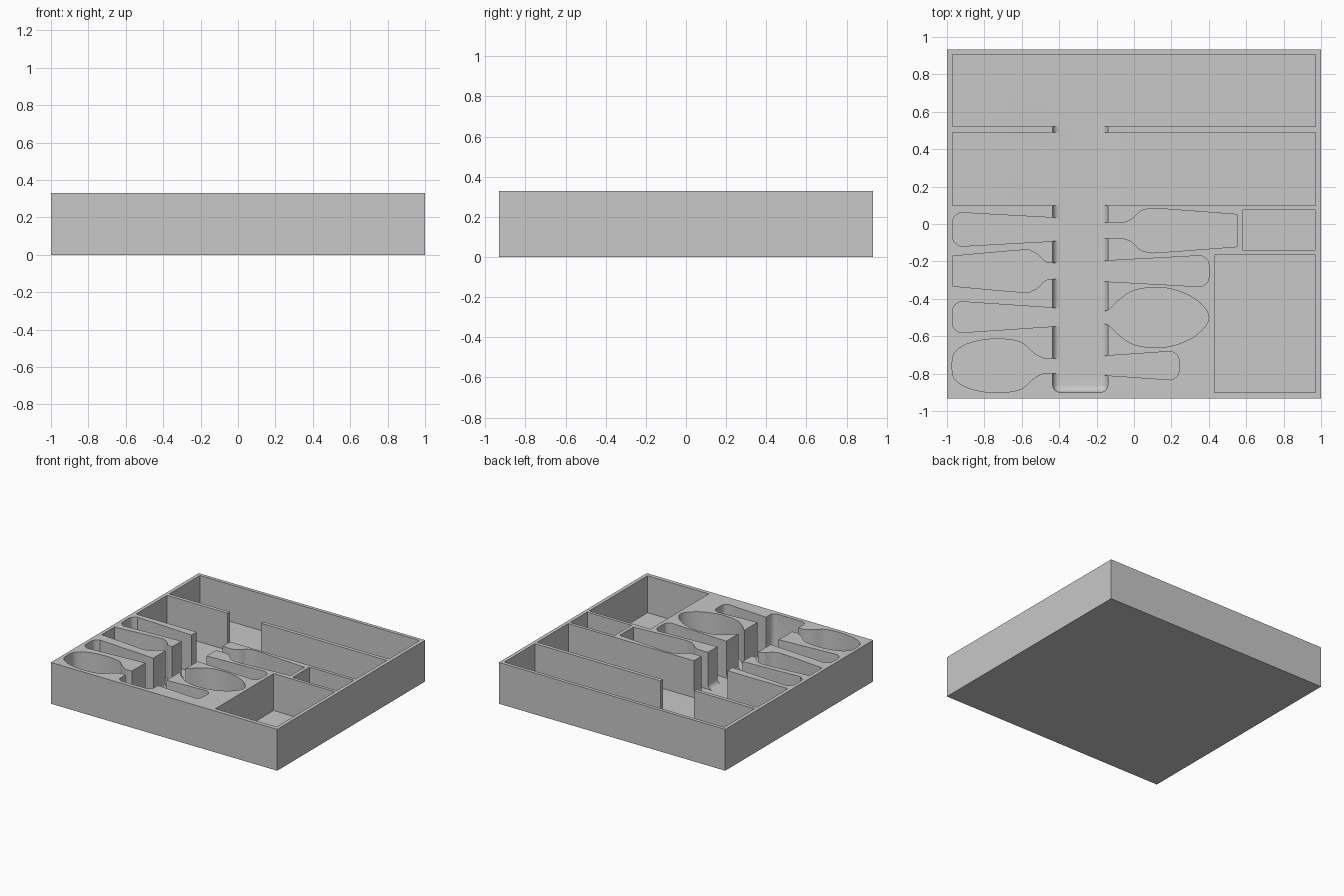
import bpy, bmesh
from mathutils import Vector

cube = bpy.data.objects.get("Cube")
if cube:
    bpy.data.objects.remove(cube, do_unlink=True)

HEIGHT, FLOOR, ABOVE = 0.33, 0.035, 0.5
MOUTH_LEFT, MOUTH_RIGHT = -0.435, -0.14   # sides of the finger channel

grey = bpy.data.materials.new("light_grey")
grey.use_nodes = True
grey.diffuse_color = (0.58, 0.58, 0.58, 1)
grey.node_tree.nodes["Principled BSDF"].inputs["Base Color"].default_value = grey.diffuse_color


def make_object(name, bm):
    bmesh.ops.recalc_face_normals(bm, faces=bm.faces)
    mesh = bpy.data.meshes.new(name)
    bm.to_mesh(mesh)
    bm.free()
    obj = bpy.data.objects.new(name, mesh)
    bpy.context.collection.objects.link(obj)
    mesh.materials.append(grey)
    return obj


def prism(outline, bottom, top):
    """Extrude a closed outline between two heights."""
    bm = bmesh.new()
    face = bm.faces.new([bm.verts.new((x, y, bottom)) for x, y in outline])
    side = bmesh.ops.extrude_face_region(bm, geom=[face])["geom"]
    verts = [v for v in side if isinstance(v, bmesh.types.BMVert)]
    bmesh.ops.translate(bm, verts=verts, vec=(0, 0, top - bottom))
    return bm


def rectangle(x0, x1, y0, y1):
    return [(x0, y0), (x1, y0), (x1, y1), (x0, y1)]


def spline(points, steps=5):
    """Smooth open curve through the points; doubled points stay sharp."""
    pts = [Vector(p) for p in points]
    pts = [pts[0]] + pts + [pts[-1]]
    out = []
    for a, b, c, d in zip(pts, pts[1:], pts[2:], pts[3:]):
        if (c - b).length < 1e-6:
            continue
        for i in range(steps):
            t = i / steps
            out.append(b + (c - a) * t / 2 + (a - 2.5 * b + 2 * c - d / 2) * t * t
                       + (1.5 * (b - c) + (d - a) / 2) * t ** 3)
    return out + [pts[-1]]


def slot(half, mouth, direction, y):
    """Mirrored outline running from the channel outwards."""
    half = [(-0.05, half[0][1])] + half
    full = half + [(x, -w) for x, w in reversed(half) if w > 0]
    return [(mouth + direction * p.x, y + p.y) for p in spline(full)]


def handle(length, neck, end):
    """Straight, widening slot with a softly rounded end."""
    return [(0, neck), (length - 0.04, end), (length - 0.04, end),
            (length - 0.01, end * 0.75), (length, end * 0.4)]


# Half outlines: distance from the channel, half width
small_spoon = [(0, .04), (.05, .04), (.11, .075), (.17, .125), (.27, .143),
               (.37, .138), (.46, .115), (.515, .08), (.535, .04)]
large_spoon = [(0, .038), (.05, .085), (.11, .13), (.17, .152), (.25, .16),
               (.34, .152), (.44, .115), (.51, .06), (.54, 0)]
left_fork = [(0, .043), (.04, .05), (.075, .085), (.11, .105), (.17, .112),
             (.535, .08), (.535, .08)]
right_fork = [(0, .042), (.08, .042), (.13, .062), (.17, .1), (.22, .116),
              (.29, .116), (.69, .086), (.69, .086)]

cutters = []

# Finger channel with rounded lower edges and front corners
bm = prism(rectangle(MOUTH_LEFT, MOUTH_RIGHT, -0.9, 0.7), FLOOR, ABOVE)
rounded = []
for e in bm.edges:
    mid = (e.verts[0].co + e.verts[1].co) / 2
    upright = abs(e.verts[0].co.z - e.verts[1].co.z) > 0.1
    low = mid.z < FLOOR + 0.01
    if (low or upright) and mid.y < 0.6:
        rounded.append(e)
bmesh.ops.bevel(bm, geom=rounded, offset=0.04, segments=6, profile=0.5, affect='EDGES')
cutters.append(make_object("channel_cutter", bm))

# Rectangular compartments
for name, box in {
    "back_compartment": (-.97, .97, .52, .905),
    "middle_compartment": (-.97, .97, .10, .49),
    "small_compartment": (.58, .97, -.14, .075),
    "front_compartment": (.43, .97, -.9, -.165),
}.items():
    cutters.append(make_object(name + "_cutter", prism(rectangle(*box), FLOOR, ABOVE)))

# Cutlery shaped pockets on both sides of the channel
for name, half, side, y in [
    ("left_knife_handle", handle(.535, .063, .09), -1, -.029),
    ("left_fork", left_fork, -1, -.252),
    ("left_handle", handle(.535, .05, .083), -1, -.498),
    ("left_spoon", small_spoon, -1, -.758),
    ("right_fork", right_fork, 1, -.035),
    ("right_long_handle", handle(.54, .056, .083), 1, -.252),
    ("right_spoon", large_spoon, 1, -.5),
    ("right_short_handle", handle(.38, .053, .076), 1, -.757),
]:
    mouth = MOUTH_LEFT if side < 0 else MOUTH_RIGHT
    cutters.append(make_object(name + "_cutter", prism(slot(half, mouth, side, y), FLOOR, ABOVE)))

# Solid tray body, carved by every cutter
tray = make_object("cutlery_tray", prism(rectangle(-1, 1, -.933, .933), 0, HEIGHT))
bpy.ops.object.select_all(action='DESELECT')
bpy.context.view_layer.objects.active = tray
tray.select_set(True)
for cutter in cutters:
    cutter.hide_render = True
    cut = tray.modifiers.new(cutter.name, 'BOOLEAN')
    cut.operation = 'DIFFERENCE'
    cut.solver = 'EXACT'
    cut.object = cutter
    bpy.ops.object.modifier_apply(modifier=cut.name)
for cutter in cutters:
    bpy.data.objects.remove(cutter, do_unlink=True)

bpy.ops.object.shade_smooth_by_angle(angle=0.6)
